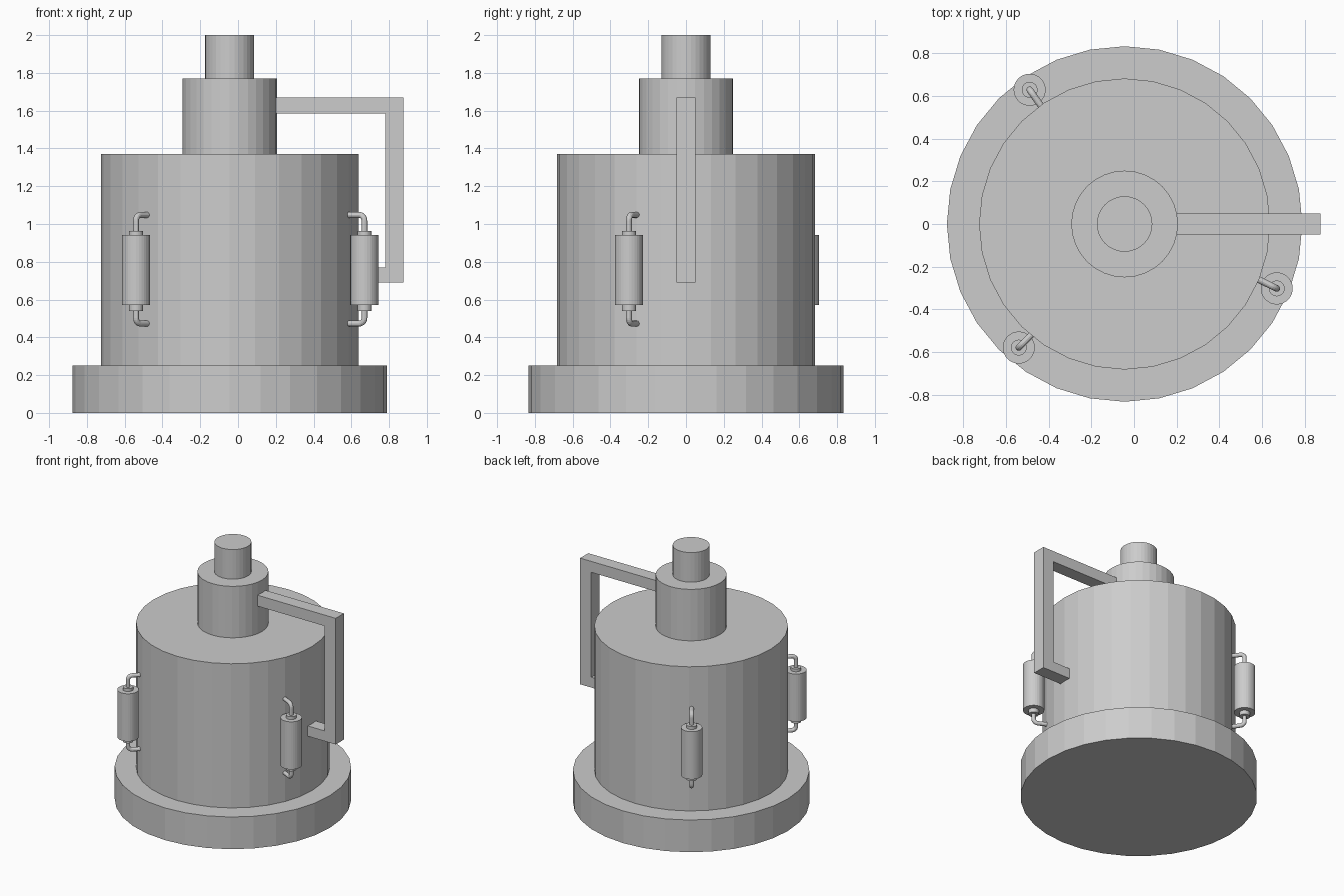
import bpy, bmesh, math
from mathutils import Vector

if "Cube" in bpy.data.objects:
    bpy.data.objects.remove(bpy.data.objects["Cube"])

CX = -0.044   # axis of the main body

grey = bpy.data.materials.new("light_grey")
grey.diffuse_color = (0.604, 0.604, 0.604, 1)
grey.use_nodes = True
grey.node_tree.nodes["Principled BSDF"].inputs["Base Color"].default_value = grey.diffuse_color


def add_object(name, bm):
    bmesh.ops.recalc_face_normals(bm, faces=bm.faces)
    mesh = bpy.data.meshes.new(name)
    bm.to_mesh(mesh)
    bm.free()
    mesh.materials.append(grey)
    obj = bpy.data.objects.new(name, mesh)
    bpy.context.collection.objects.link(obj)
    return obj


def lathe(name, profile, x, y, sides=32):
    """Turned solid: profile is a list of (radius, z) from bottom to top."""
    bm = bmesh.new()
    rings = []
    for r, z in profile:
        rings.append([bm.verts.new((x + r * math.cos(2 * math.pi * i / sides),
                                    y + r * math.sin(2 * math.pi * i / sides), z))
                      for i in range(sides)])
    for a, b in zip(rings, rings[1:]):
        for i in range(sides):
            j = (i + 1) % sides
            bm.faces.new((a[i], a[j], b[j], b[i]))
    bm.faces.new(rings[0])
    bm.faces.new(rings[-1])
    return add_object(name, bm)


def tube(name, path, radius, sides=12):
    """Round tube swept along a path that stays in one vertical plane."""
    bm = bmesh.new()
    path = [Vector(p) for p in path]
    d = path[-1] - path[0]
    side = Vector((-d.y, d.x, 0)).normalized()
    rings = []
    for k, p in enumerate(path):
        t = (path[min(k + 1, len(path) - 1)] - path[max(k - 1, 0)]).normalized()
        up = t.cross(side)
        rings.append([bm.verts.new(p + radius * (math.cos(a) * side + math.sin(a) * up))
                      for a in (2 * math.pi * i / sides for i in range(sides))])
    for a, b in zip(rings, rings[1:]):
        for i in range(sides):
            j = (i + 1) % sides
            bm.faces.new((a[i], a[j], b[j], b[i]))
    bm.faces.new(rings[0])
    bm.faces.new(rings[-1])
    return add_object(name, bm)


# Stacked main cylinders
for name, r, z0, z1 in (("base", 0.833, 0.0, 0.25), ("main_drum", 0.682, 0.25, 1.37),
                        ("neck", 0.25, 1.37, 1.77), ("top_cap", 0.13, 1.77, 2.0)):
    lathe(name, [(r, z0), (r, z1)], CX, 0)

# Square-section side arm from the neck down to the drum
outline = [(0.18, 1.67), (0.875, 1.67), (0.875, 0.69), (0.61, 0.69),
           (0.61, 0.77), (0.78, 0.77), (0.78, 1.585), (0.18, 1.585)]
bm = bmesh.new()
face = bm.faces.new([bm.verts.new((x, -0.05, z)) for x, z in outline])
res = bmesh.ops.extrude_face_region(bm, geom=[face])
bmesh.ops.translate(bm, vec=(0, 0.1, 0),
                    verts=[v for v in res["geom"] if isinstance(v, bmesh.types.BMVert)])
add_object("side_arm", bm)

# Three canisters, each with a bent pipe into the drum at top and bottom
BEND = 0.03
for n, (x, y, yaw) in enumerate(((-0.489, 0.629, -55), (0.669, -0.302, 154),
                                 (-0.54, -0.579, 45)), 1):
    lathe(f"canister_{n}", [(0.037, 0.54), (0.037, 0.572), (0.075, 0.572), (0.075, 0.942),
                            (0.037, 0.942), (0.037, 0.964)], x, y)
    dx, dy = math.cos(math.radians(yaw)), math.sin(math.radians(yaw))
    for label, z_start, z_end in (("upper", 0.95, 1.048), ("lower", 0.555, 0.473)):
        s = 1 if z_end > z_start else -1
        bend = [(BEND * (1 - math.cos(a)), z_end - s * BEND * (1 - math.sin(a)))
                for a in (math.pi / 2 * i / 6 for i in range(7))]
        path = [(0, z_start)] + bend + [(0.105, z_end)]
        tube(f"{label}_pipe_{n}", [(x + u * dx, y + u * dy, z) for u, z in path], 0.0155)
